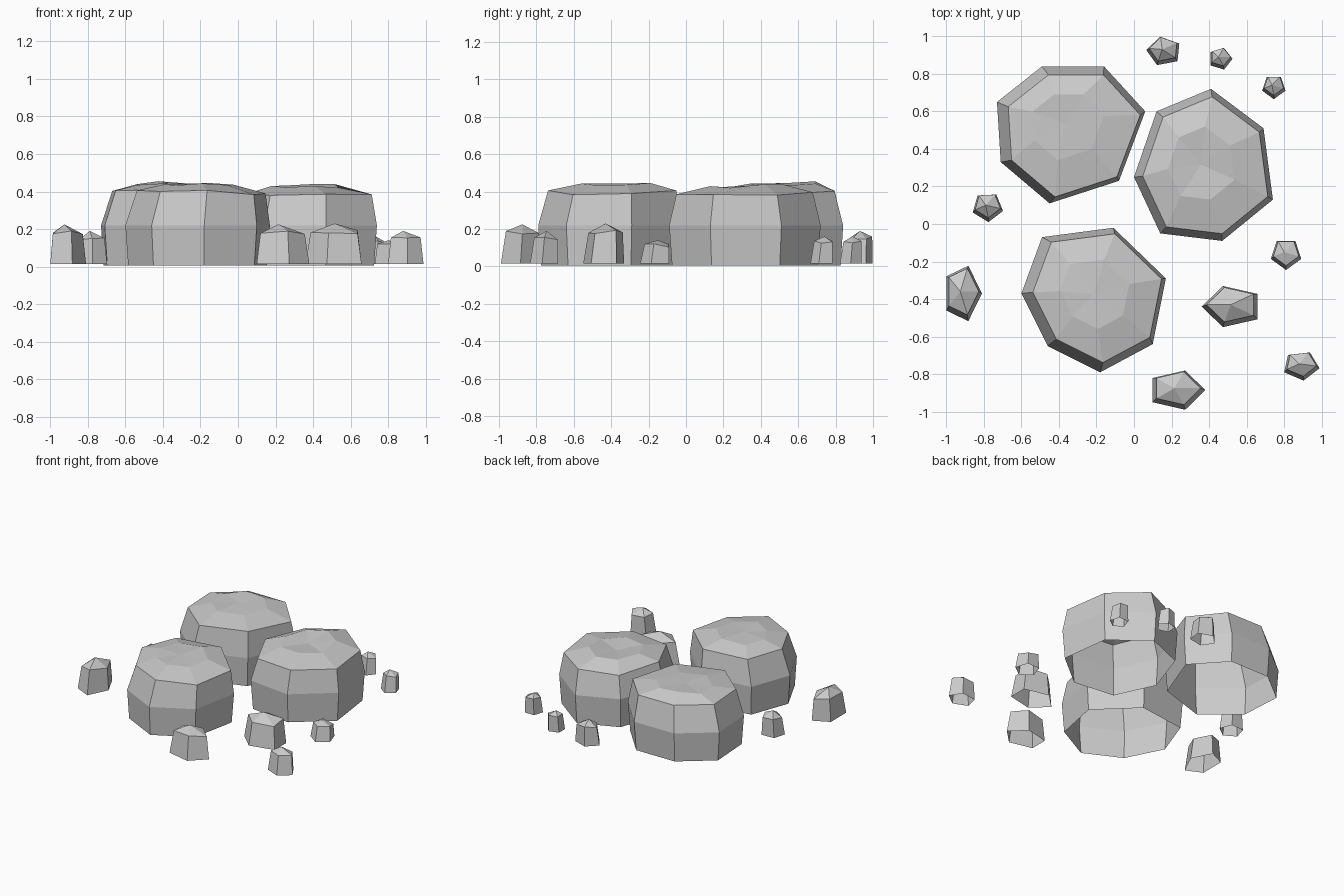
import bpy
import math
import random

random.seed(4)
if "Cube" in bpy.data.objects:
    bpy.data.objects.remove(bpy.data.objects["Cube"], do_unlink=True)

stone = bpy.data.materials.new("stone_grey")
stone.use_nodes = True
GREY = (0.6, 0.6, 0.6, 1)
stone.diffuse_color = GREY
stone.node_tree.nodes["Principled BSDF"].inputs["Base Color"].default_value = GREY


def loft(name, rings, apex):
    """Skin stacked rings into an open-bottomed shell closed by an apex."""
    n = len(rings[0])
    verts = [p for ring in rings for p in ring] + [apex]
    faces = []
    for r in range(len(rings) - 1):
        for i in range(n):
            j = (i + 1) % n
            a, b = r * n, (r + 1) * n
            faces.append((a + i, a + j, b + j, b + i))
    last = (len(rings) - 1) * n
    for i in range(n):
        faces.append((last + i, last + (i + 1) % n, len(verts) - 1))
    mesh = bpy.data.meshes.new(name)
    mesh.from_pydata(verts, [], faces)
    mesh.materials.append(stone)
    obj = bpy.data.objects.new(name, mesh)
    bpy.context.collection.objects.link(obj)
    return obj


def scaled(outline, scale, height, shift=(0, 0), jitter=0.0):
    """Copy an outline, shrunk about its centre, at a given height."""
    n = len(outline)
    cx = sum(p[0] for p in outline) / n
    cy = sum(p[1] for p in outline) / n
    return [(cx + shift[0] + (x - cx) * scale,
             cy + shift[1] + (y - cy) * scale,
             height + random.uniform(-jitter, jitter)) for x, y in outline]


def boulder(name, outline, rim_shift, rim_scale, rim_z, crown_shift, crown_z, dip):
    outline = outline[::-1]                       # counter-clockwise
    crown = scaled(outline, 0.48, crown_z, crown_shift, 0.012)
    centre = [sum(p[k] for p in crown) / len(crown) for k in range(3)]
    rings = [scaled(outline, 0.96, 0.005),
             scaled(outline, 1.0, 0.22),
             scaled(outline, rim_scale, rim_z, rim_shift, 0.012),
             crown]
    loft(name, rings, (centre[0], centre[1], centre[2] + dip))


def pebble(name, x, y, rx, ry, turn, height):
    angles = [math.radians(turn + 72 * i) for i in range(5)]
    outline = [(x + rx * math.cos(a), y + ry * math.sin(a)) for a in angles]
    rings = [scaled(outline, 1.0, 0.015),
             scaled(outline, 0.84, height * 0.8, (0, 0.01), 0.01)]
    loft(name, rings, (x - 0.01, y + 0.01, height))


# Three large boulders
boulder("back_boulder",
        [(-.49, .84), (-.16, .84), (.06, .6), (-.08, .23),
         (-.45, .11), (-.71, .33), (-.73, .65)],
        (.02, -.01), .89, .4, (0, .02), .445, .005)
boulder("left_boulder",
        [(.12, .6), (.41, .72), (.69, .51), (.74, .13),
         (.47, -.09), (.14, -.05), (0, .25)],
        (.01, 0), .9, .385, (-.01, .02), .43, -.015)
boulder("front_boulder",
        [(-.49, -.07), (-.11, -.02), (.17, -.29), (.1, -.64),
         (-.18, -.79), (-.46, -.65), (-.6, -.37)],
        (.02, .01), .89, .395, (.01, .03), .44, .005)

# Small stones scattered around them
pebbles = [
    (.225, -.885, .155, .11, 0, .225),
    (.525, -.44, .165, .115, 180, .23),
    (-.915, -.37, .105, .155, 0, .225),
    (-.78, .09, .085, .08, -15, .19),
    (.16, .92, .095, .08, 175, .19),
    (.46, .88, .065, .06, 0, .16),
    (.745, .73, .065, .065, 270, .16),
    (.81, -.16, .085, .085, 270, .14),
    (.89, -.755, .1, .08, -10, .19),
]
for i, values in enumerate(pebbles):
    pebble(f"pebble_{i + 1}", *values)
